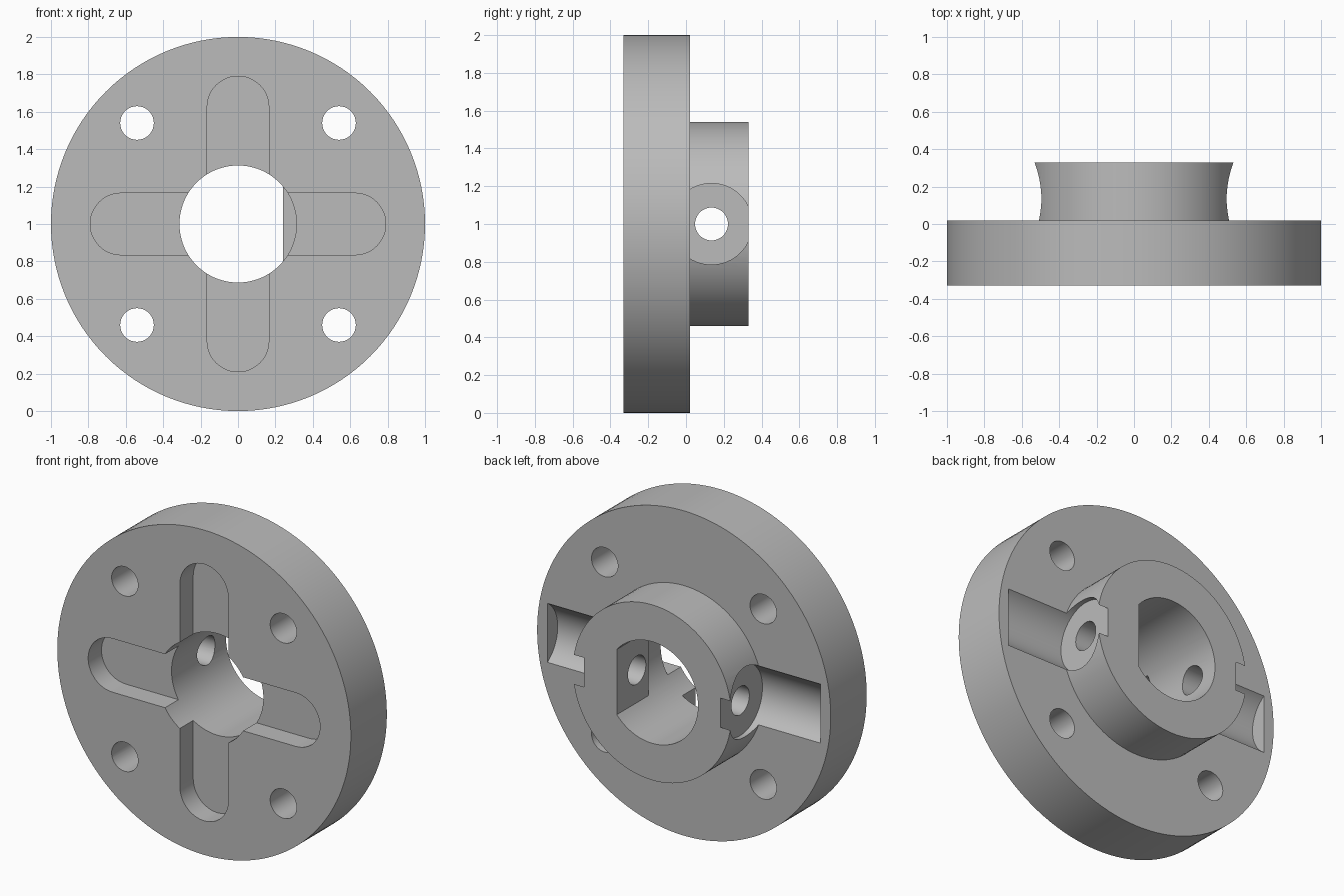
import bpy, bmesh, math
from mathutils import Matrix, Vector

cube = bpy.data.objects.get("Cube")
if cube:
    bpy.data.objects.remove(cube, do_unlink=True)

# Main dimensions
FRONT, STEP, BACK = -0.33, 0.02, 0.33      # plate front, plate back, hub back
BORE_R, FLAT_X = 0.313, 0.24
SCREW_Y = 0.135

steel = bpy.data.materials.new("grey metal")
steel.use_nodes = True
grey = (0.5, 0.5, 0.5, 1)
steel.diffuse_color = grey
steel.node_tree.nodes["Principled BSDF"].inputs["Base Color"].default_value = grey


def prism(name, profile, a, b, axis="Y"):
    """Extrude a closed 2D profile from a to b; Y uses (x, z), X uses (y, z)."""
    bm = bmesh.new()
    place = (lambda p, d: (p[0], d, p[1])) if axis == "Y" else (lambda p, d: (d, p[0], p[1]))
    face = bm.faces.new([bm.verts.new(place(p, a)) for p in profile])
    out = bmesh.ops.extrude_face_region(bm, geom=[face])
    top = [v for v in out["geom"] if isinstance(v, bmesh.types.BMVert)]
    bmesh.ops.translate(bm, verts=top, vec=place((0, 0), b - a))
    bmesh.ops.recalc_face_normals(bm, faces=bm.faces)
    mesh = bpy.data.meshes.new(name)
    bm.to_mesh(mesh)
    bm.free()
    mesh.materials.append(steel)
    obj = bpy.data.objects.new(name, mesh)
    bpy.context.collection.objects.link(obj)
    return obj


def arc(cx, cz, r, start, end, n):
    return [(cx + r * math.cos(start + (end - start) * i / n),
             cz + r * math.sin(start + (end - start) * i / n)) for i in range(n + 1)]


def circle(cx, cz, r, n):
    return arc(cx, cz, r, 0, 2 * math.pi, n)[:-1]


def combine(body, other, operation="DIFFERENCE"):
    mod = body.modifiers.new("combine", "BOOLEAN")
    mod.operation, mod.solver, mod.object = operation, "EXACT", other
    bpy.context.view_layer.objects.active = body
    bpy.ops.object.modifier_apply(modifier=mod.name)
    bpy.data.objects.remove(other, do_unlink=True)


# Round plate with a raised hub behind it
flange = prism("hub_flange", circle(0, 1, 1, 128), FRONT, STEP)
combine(flange, prism("hub", circle(0, 1, 0.54, 96), -0.15, BACK), "UNION")

# Bore: D-shaped through the hub, fully round through the plate
a0 = math.acos(FLAT_X / BORE_R)
d_profile = arc(0, 1, BORE_R, a0, 2 * math.pi - a0, 56)
combine(flange, prism("d_bore", d_profile, -0.5, 0.5))
round_profile = d_profile + arc(0, 1, BORE_R, -a0, a0, 16)[1:-1]
combine(flange, prism("plate_bore", round_profile, -0.5, STEP))

# Four round-ended slots in the front face
slot = ([(0.1, 0.165), (0.1, -0.165)]
        + arc(0.625, 0, 0.165, -math.pi / 2, math.pi / 2, 24))
for k in range(4):
    turn = Matrix.Rotation(k * math.pi / 2, 2)
    points = [turn @ Vector(p) + Vector((0, 1)) for p in slot]
    combine(flange, prism("slot", points, -0.5, FRONT + 0.13))

# Four bolt holes
for sx in (-1, 1):
    for sz in (-1, 1):
        combine(flange, prism("bolt_hole", circle(sx * 0.54, 1 + sz * 0.54, 0.09, 40), -0.5, 0.5))

# Side screw seats, cut on into the plate as troughs, with their screw holes
for s in (-1, 1):
    combine(flange, prism("screw_seat", circle(SCREW_Y, 1, 0.215, 64), s * 0.465, s * 0.93, "X"))
    combine(flange, prism("screw_hole", circle(SCREW_Y, 1, 0.087, 40), s * 0.1, s * 0.6, "X"))

# Smooth round walls, crisp edges
bpy.ops.object.select_all(action="DESELECT")
flange.select_set(True)
bpy.context.view_layer.objects.active = flange
bpy.ops.object.shade_smooth_by_angle(angle=math.radians(30))
